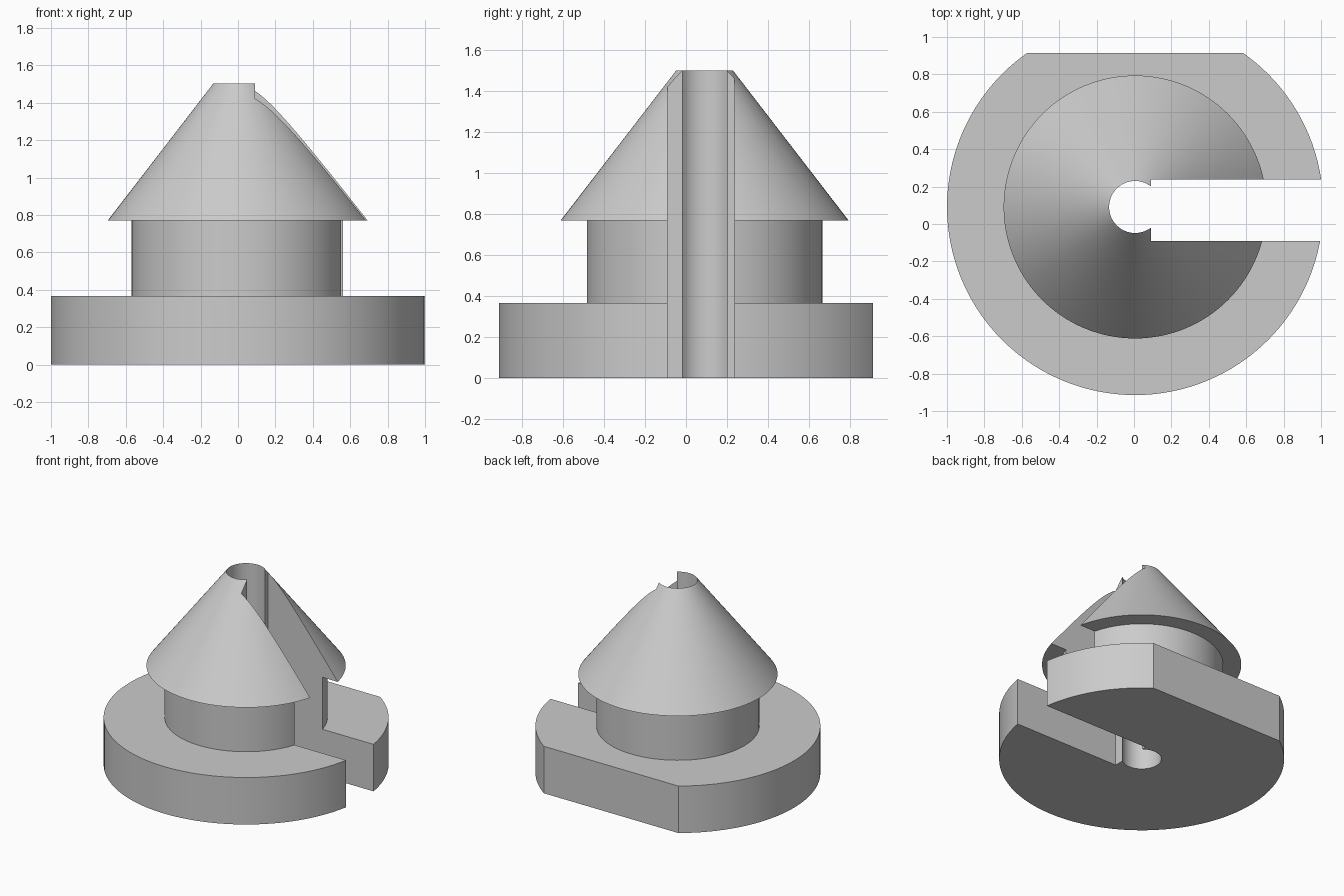
import bpy
import bmesh
from math import pi, cos, sin

cube = bpy.data.objects.get("Cube")
if cube:
    bpy.data.objects.remove(cube, do_unlink=True)

AXIS_X, AXIS_Y = 0.006, 0.091
SEGMENTS = 128

grey = bpy.data.materials.new("plain grey")
grey.use_nodes = True
GREY = (0.6, 0.6, 0.6, 1)
grey.diffuse_color = GREY
grey.node_tree.nodes["Principled BSDF"].inputs["Base Color"].default_value = GREY


def add_object(name, bm):
    bmesh.ops.recalc_face_normals(bm, faces=bm.faces)
    mesh = bpy.data.meshes.new(name)
    bm.to_mesh(mesh)
    bm.free()
    mesh.materials.append(grey)
    obj = bpy.data.objects.new(name, mesh)
    bpy.context.collection.objects.link(obj)
    return obj


def revolve(name, profile):
    """Turn a closed (radius, height) profile around the model axis."""
    bm = bmesh.new()
    rings = []
    for i in range(SEGMENTS):
        a = 2 * pi * i / SEGMENTS
        rings.append([bm.verts.new((AXIS_X + r * cos(a), AXIS_Y + r * sin(a), z))
                      for r, z in profile])
    n = len(profile)
    for i, ring in enumerate(rings):
        after = rings[(i + 1) % SEGMENTS]
        for j in range(n):
            k = (j + 1) % n
            bm.faces.new((ring[j], after[j], after[k], ring[k]))
    return add_object(name, bm)


def cut_box(target, name, low, high):
    """Subtract an axis-aligned box from the target."""
    bm = bmesh.new()
    bmesh.ops.create_cube(bm, size=1)
    for v in bm.verts:
        v.co = [low[i] if v.co[i] < 0 else high[i] for i in range(3)]
    cutter = add_object(name, bm)
    cutter.hide_render = True
    mod = target.modifiers.new(name, 'BOOLEAN')
    mod.operation = 'DIFFERENCE'
    mod.solver = 'EXACT'
    mod.object = cutter
    bpy.ops.object.select_all(action='DESELECT')
    target.select_set(True)
    bpy.context.view_layer.objects.active = target
    bpy.ops.object.modifier_apply(modifier=name)
    bpy.data.objects.remove(cutter, do_unlink=True)


# Turned body: flange, neck, overhanging cone and through bore
BORE = 0.139
body = revolve("conical_plug", [
    (BORE, 0), (1.0056, 0), (1.0056, 0.366), (0.575, 0.366),
    (0.575, 0.77), (0.703, 0.77), (BORE, 1.502)])

# Flat on the back of the flange
cut_box(body, "flat_cutter", (-2, 0.913, -1), (2, 2, 3))
# Side slot running into the bore, slightly off the axis
cut_box(body, "slot_cutter", (0.092, -0.091, -1), (2, 0.237, 3))

bpy.ops.object.shade_smooth_by_angle(angle=0.5)
